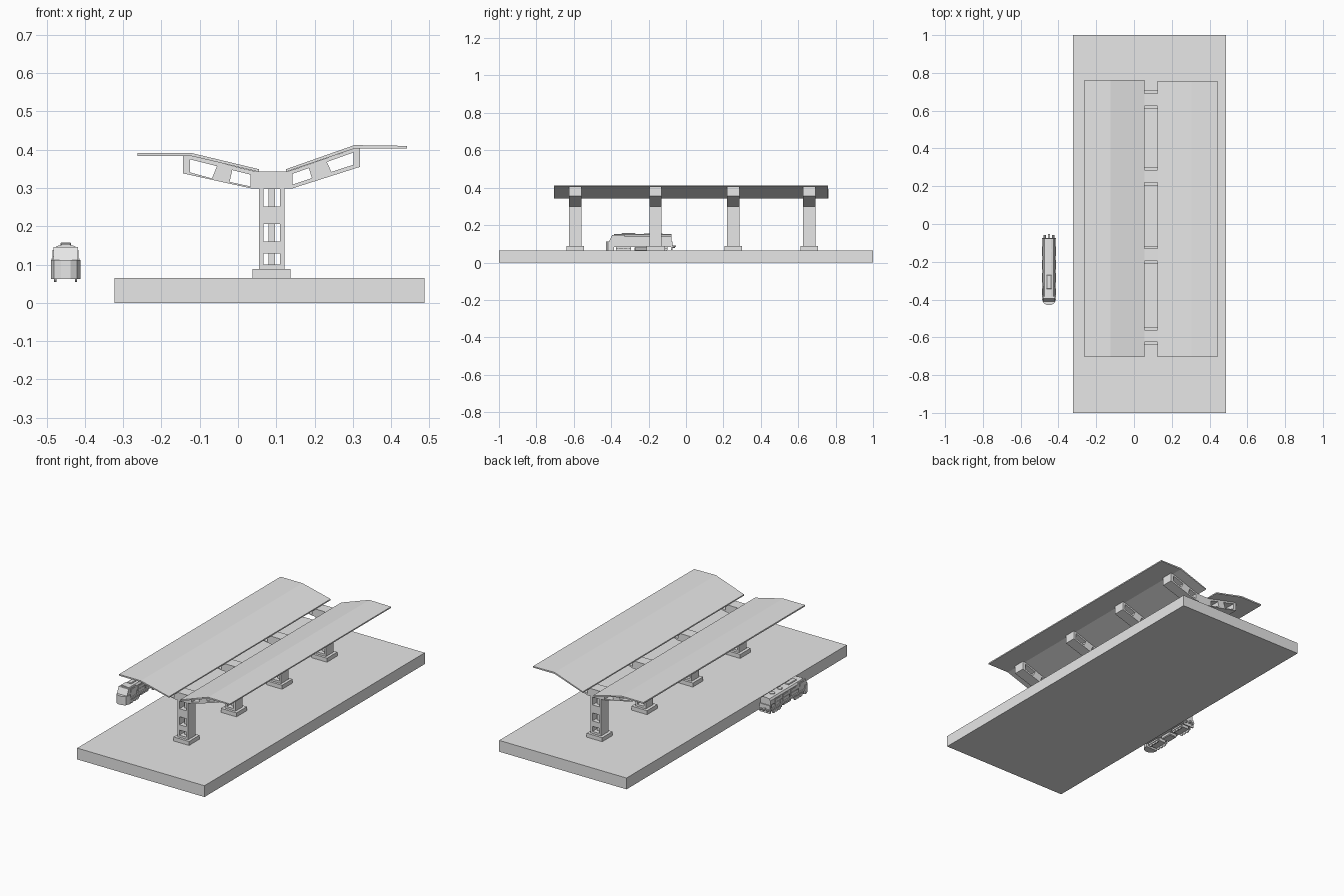
import bpy, bmesh, math
from mathutils import Matrix

if "Cube" in bpy.data.objects:
    bpy.data.objects.remove(bpy.data.objects["Cube"])

grey = bpy.data.materials.new("plain grey")
grey.diffuse_color = (0.8, 0.8, 0.8, 1)
grey.use_nodes = True
grey.node_tree.nodes["Principled BSDF"].inputs["Base Color"].default_value = grey.diffuse_color


def finish(name, bm):
    bmesh.ops.recalc_face_normals(bm, faces=bm.faces)
    me = bpy.data.meshes.new(name)
    bm.to_mesh(me)
    bm.free()
    me.materials.append(grey)
    ob = bpy.data.objects.new(name, me)
    bpy.context.collection.objects.link(ob)
    return ob


def box(name, x0, x1, y0, y1, z0, z1, bevel=0.0):
    bm = bmesh.new()
    m = Matrix.Translation(((x0 + x1) / 2, (y0 + y1) / 2, (z0 + z1) / 2))
    bmesh.ops.create_cube(bm, size=1, matrix=m @ Matrix.Diagonal((x1 - x0, y1 - y0, z1 - z0, 1)))
    if bevel:
        bmesh.ops.bevel(bm, geom=bm.edges[:], offset=bevel, segments=1, affect='EDGES')
    return finish(name, bm)


def prism(name, pts, a, b, axis='Y'):
    """Extrude a closed profile: (x, z) along y, (y, z) along x or (x, y) along z."""
    def place(p, t):
        return {'Y': (p[0], t, p[1]), 'X': (t, p[0], p[1]), 'Z': (p[0], p[1], t)}[axis]
    bm = bmesh.new()
    f = bm.faces.new([bm.verts.new(place(p, a)) for p in pts])
    d = {'Y': (0, b - a, 0), 'X': (b - a, 0, 0), 'Z': (0, 0, b - a)}[axis]
    r = bmesh.ops.extrude_face_region(bm, geom=[f], use_keep_orig=True)
    bmesh.ops.translate(bm, vec=d, verts=[v for v in r['geom'] if isinstance(v, bmesh.types.BMVert)])
    return finish(name, bm)


def cylinder(name, loc, r, depth, axis='X', sides=12):
    bm = bmesh.new()
    rot = {'X': Matrix.Rotation(math.pi / 2, 4, 'Y'), 'Y': Matrix.Rotation(math.pi / 2, 4, 'X'),
           'Z': Matrix.Identity(4)}[axis]
    bmesh.ops.create_cone(bm, cap_ends=True, segments=sides, radius1=r, radius2=r, depth=depth,
                          matrix=Matrix.Translation(loc) @ rot)
    return finish(name, bm)


# Platform slab
box("platform", -0.322, 0.487, -1, 1, 0, 0.065)

# Y-shaped canopy frame with openings, as a filled outline
outline = [(0.055, 0.088), (0.121, 0.088), (0.121, 0.299), (0.142, 0.299), (0.318, 0.355),
           (0.318, 0.403), (0.304, 0.403), (0.130, 0.343), (0.046, 0.343), (-0.125, 0.385),
           (-0.143, 0.385), (-0.143, 0.338), (0.034, 0.299), (0.055, 0.299)]
openings = [
    [(-0.126, 0.375), (-0.126, 0.341), (-0.068, 0.325), (-0.055, 0.357)],
    [(-0.015, 0.347), (-0.022, 0.316), (0.033, 0.304), (0.033, 0.335)],
    [(0.142, 0.337), (0.142, 0.309), (0.193, 0.326), (0.185, 0.352)],
    [(0.232, 0.368), (0.244, 0.342), (0.302, 0.361), (0.302, 0.393)]]
for z0, z1 in ((0.10, 0.129), (0.16, 0.206), (0.252, 0.297)):
    openings.append([(0.066, z0), (0.110, z0), (0.110, z1), (0.066, z1)])

cu = bpy.data.curves.new("frame_outline", 'CURVE')
cu.dimensions = '2D'
cu.fill_mode = 'BOTH'
cu.extrude = 0.033
for loop in [outline] + openings:
    sp = cu.splines.new('POLY')
    sp.points.add(len(loop) - 1)
    for p, (x, z) in zip(sp.points, loop):
        p.co = (x, z, 0, 1)
    sp.use_cyclic_u = True
tmp = bpy.data.objects.new("frame_outline", cu)
bpy.context.collection.objects.link(tmp)
bpy.context.view_layer.update()
frame_mesh = bpy.data.meshes.new_from_object(tmp.evaluated_get(bpy.context.evaluated_depsgraph_get()))
bpy.data.objects.remove(tmp)
frame_mesh.transform(Matrix.Rotation(math.pi / 2, 4, 'X'))
frame_mesh.materials.clear()
frame_mesh.materials.append(grey)
frame_mesh.shade_flat()

for y in (-0.593, -0.163, 0.252, 0.659):
    ob = bpy.data.objects.new("canopy_frame", frame_mesh)
    ob.location.y = y
    bpy.context.collection.objects.link(ob)
    box("column_base", 0.038, 0.137, y - 0.047, y + 0.047, 0.065, 0.088)
    box("column_pipe", 0.080, 0.097, y - 0.009, y + 0.009, 0.088, 0.30)

# Bent canopy roofs
prism("left_roof", [(-0.263, 0.392), (-0.124, 0.392), (0.055, 0.349), (0.055, 0.342),
                    (-0.124, 0.384), (-0.263, 0.384)], -0.705, 0.762)
prism("right_roof", [(0.125, 0.349), (0.304, 0.412), (0.442, 0.410), (0.442, 0.403),
                     (0.304, 0.403), (0.125, 0.342)], -0.705, 0.758)

# Locomotive: rounded lower hull and deck
cx = -0.45
hull = [(cx - 0.037, -0.075), (cx - 0.038, -0.395), (cx - 0.030, -0.418), (cx - 0.012, -0.429),
        (cx + 0.012, -0.429), (cx + 0.030, -0.418), (cx + 0.038, -0.395), (cx + 0.037, -0.075)]
prism("loco_deck", hull, 0.083, 0.093, 'Z')
nose = [p for p in hull if p[1] < -0.3]
nose[0], nose[-1] = (cx - 0.038, -0.385), (cx + 0.038, -0.385)
prism("loco_nose", [(cx - 0.038, -0.385)] + hull[1:-1] + [(cx + 0.038, -0.385)], 0.062, 0.112, 'Z')

# Cab with sloped windscreen and arched hood behind it
prism("loco_cab", [(-0.412, 0.11), (-0.395, 0.146), (-0.33, 0.146), (-0.33, 0.093), (-0.412, 0.093)],
      cx - 0.032, cx + 0.032, 'X')
arch = [(cx - 0.031, 0.093), (cx - 0.031, 0.138), (cx - 0.024, 0.148), (cx - 0.010, 0.152),
        (cx + 0.010, 0.152), (cx + 0.024, 0.148), (cx + 0.031, 0.138), (cx + 0.031, 0.093)]
prism("loco_hood", arch, -0.385, -0.078)
box("roof_vent", cx - 0.014, cx + 0.014, -0.345, -0.27, 0.150, 0.158, 0.003)
for y in (-0.21, -0.14):
    cylinder("roof_fan", (cx, y, 0.153), 0.014, 0.005, 'Z')

# Bogies, tank, rails and details on both sides
box("fuel_tank", cx - 0.026, cx + 0.026, -0.275, -0.205, 0.062, 0.083, 0.004)
box("bogie", cx - 0.022, cx + 0.022, -0.375, -0.295, 0.066, 0.083)
box("bogie", cx - 0.022, cx + 0.022, -0.18, -0.10, 0.066, 0.083)
for s in (-1, 1):
    for y in (-0.36, -0.335, -0.31, -0.165, -0.14, -0.115):
        cylinder("wheel", (cx + s * 0.027, y, 0.067), 0.0125, 0.006)
    for y0 in (-0.375, -0.18):
        a, b = sorted((cx + s * 0.030, cx + s * 0.034))
        box("bogie_side", a, b, y0, y0 + 0.08, 0.067, 0.077)
    a, b = sorted((cx + s * 0.031, cx + s * 0.034))
    box("side_window", a, b, -0.378, -0.342, 0.120, 0.138)
    for y in (-0.31, -0.24, -0.17):
        box("side_panel", a, b, y, y + 0.05, 0.100, 0.132)
    a, b = sorted((cx + s * 0.0345, cx + s * 0.0365))
    box("handrail", a, b, -0.33, -0.08, 0.114, 0.116)
    for y in (-0.33, -0.25, -0.165, -0.082):
        box("rail_post", a, b, y, y + 0.002, 0.093, 0.116)
    cylinder("rear_buffer", (cx + s * 0.022, -0.067, 0.084), 0.006, 0.016, 'Y', 8)

# Rear end plate and coupling
box("rear_plate", cx - 0.034, cx + 0.034, -0.079, -0.073, 0.066, 0.112)
box("coupling", cx - 0.006, cx + 0.006, -0.075, -0.054, 0.083, 0.092)
